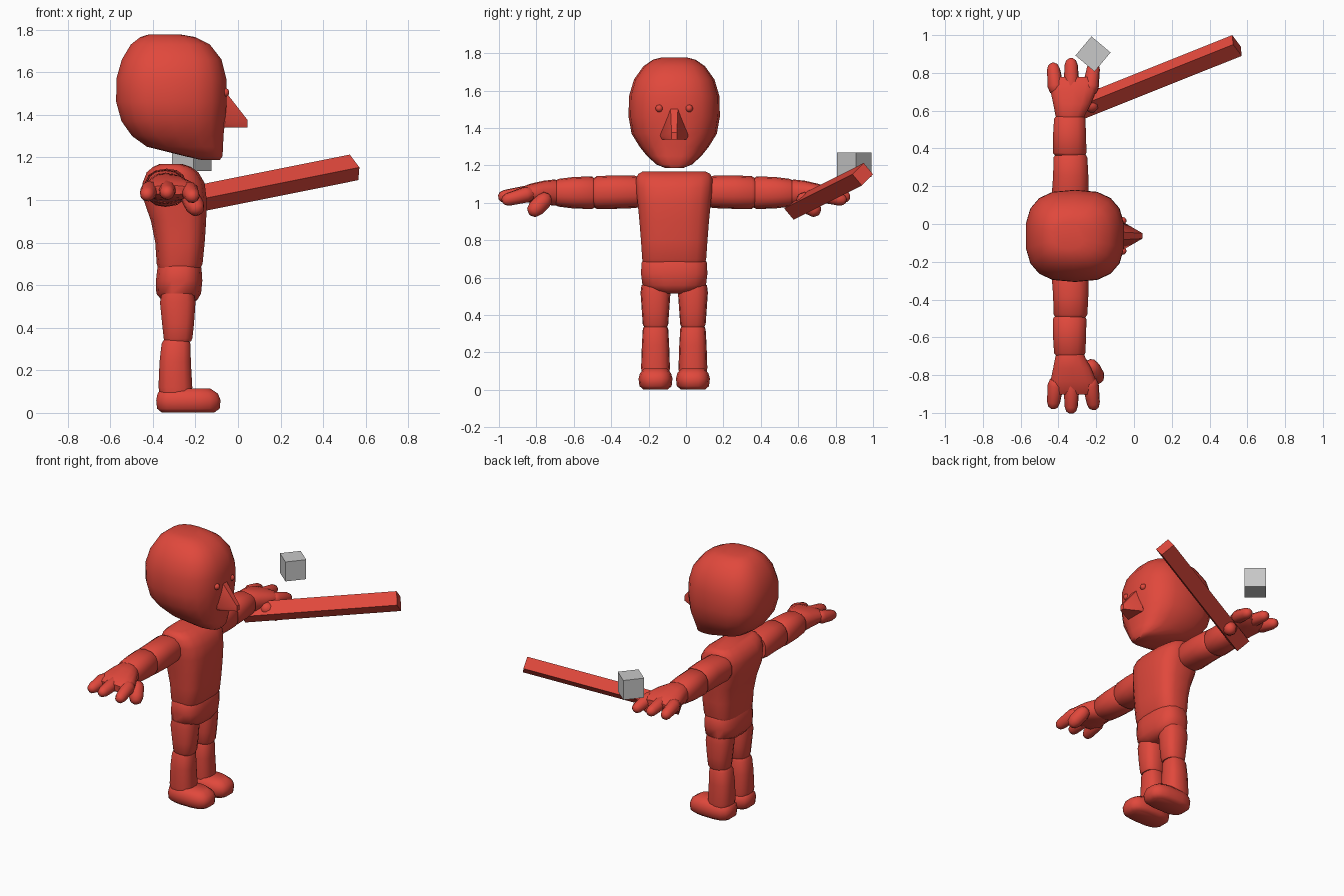
import bpy, bmesh, math
from mathutils import Vector

CY = -0.063  # symmetry plane of the figure


def material(name, rgb):
    m = bpy.data.materials.new(name)
    m.diffuse_color = (*rgb, 1)
    return m


RED = material("red", (0.75, 0.065, 0.045))
GREY = material("light grey", (0.58, 0.58, 0.58))


def finish(name, bm, mat=RED, angle=50):
    bmesh.ops.recalc_face_normals(bm, faces=bm.faces[:])
    me = bpy.data.meshes.new(name)
    bm.to_mesh(me)
    bm.free()
    me.materials.append(mat)
    ob = bpy.data.objects.new(name, me)
    bpy.context.collection.objects.link(ob)
    if angle:
        bpy.ops.object.select_all(action='DESELECT')
        ob.select_set(True)
        bpy.context.view_layer.objects.active = ob
        bpy.ops.object.shade_smooth_by_angle(angle=math.radians(angle))
    return ob


def skin(name, rings):
    """Skin a list of closed point rings and cap both ends."""
    bm = bmesh.new()
    loops = [[bm.verts.new(p) for p in r] for r in rings]
    n = len(loops[0])
    for a, b in zip(loops, loops[1:]):
        for i in range(n):
            j = (i + 1) % n
            bm.faces.new((a[i], a[j], b[j], b[i]))
    bm.faces.new(loops[0])
    bm.faces.new(loops[-1])
    return finish(name, bm)


def oval(n, power):
    """Unit rounded-square outline."""
    for i in range(n):
        t = 2 * math.pi * (i + 0.5) / n
        c, s = math.cos(t), math.sin(t)
        yield (math.copysign(abs(c) ** (2 / power), c),
               math.copysign(abs(s) ** (2 / power), s))


def upright(name, rows, yc=CY, n=16, power=2.6):
    """Rows: height, back x, front x, half width."""
    skin(name, [[((x0 + x1) / 2 + (x1 - x0) / 2 * u, yc + w * v, z)
                 for u, v in oval(n, power)] for z, x0, x1, w in rows])


def sideways(name, rows, side, n=14, power=2.4):
    """Rows: distance from centre, back x, front x, low z, high z."""
    skin(name, [[((x0 + x1) / 2 + (x1 - x0) / 2 * u, CY + side * d,
                  (z0 + z1) / 2 + (z1 - z0) / 2 * v)
                 for u, v in oval(n, power)] for d, x0, x1, z0, z1 in rows])


def digit(name, a, b, r0, r1, side):
    """Round-tipped finger from a to b, given as (x, distance, z)."""
    a, b = (Vector((p[0], CY + side * p[1], p[2])) for p in (a, b))
    d = (b - a).normalized()
    u = d.orthogonal().normalized()
    v = d.cross(u)
    length = (b - a).length
    rows = [(0, 0.35 * r0), (0.3 * r0, 0.8 * r0), (r0, r0), (length - r1, r1),
            (length - 0.3 * r1, 0.75 * r1), (length, 0.3 * r1)]
    skin(name, [[a + d * t + r * (u * c + v * s) for c, s in oval(10, 2)]
                for t, r in rows])


# Head
upright("head", [
    (1.187, -0.17, -0.085, 0.05), (1.205, -0.25, -0.072, 0.095),
    (1.25, -0.43, -0.068, 0.145), (1.30, -0.50, -0.066, 0.185),
    (1.37, -0.55, -0.058, 0.228), (1.46, -0.575, -0.05, 0.244),
    (1.57, -0.574, -0.052, 0.242), (1.66, -0.548, -0.075, 0.215),
    (1.73, -0.505, -0.13, 0.165), (1.765, -0.46, -0.20, 0.115),
    (1.777, -0.42, -0.27, 0.07)], n=18, power=2.7)

# Nose wedge
bm = bmesh.new()
for s in (-1, 1):
    for x, w, z in ((-0.06, 0.02, 1.51), (-0.09, 0.03, 1.51), (-0.06, 0.075, 1.36),
                    (-0.09, 0.07, 1.34), (-0.05, 0.062, 1.34),
                    (0.045, 0.014, 1.375), (0.045, 0.014, 1.34)):
        bm.verts.new((x, CY + s * w, z))
bmesh.ops.convex_hull(bm, input=bm.verts[:])
finish("nose", bm, angle=25)

# Torso and hips
upright("torso", [
    (0.672, -0.375, -0.18, 0.165), (0.70, -0.383, -0.165, 0.173),
    (0.80, -0.39, -0.155, 0.18), (0.90, -0.41, -0.148, 0.188),
    (1.00, -0.445, -0.145, 0.198), (1.08, -0.45, -0.155, 0.207),
    (1.13, -0.43, -0.185, 0.206), (1.155, -0.40, -0.22, 0.195),
    (1.168, -0.37, -0.26, 0.17)], power=3.2)
upright("hips", [
    (0.515, -0.33, -0.22, 0.06), (0.53, -0.36, -0.19, 0.12),
    (0.56, -0.385, -0.172, 0.172), (0.62, -0.387, -0.166, 0.18),
    (0.68, -0.38, -0.17, 0.177), (0.70, -0.37, -0.18, 0.165)], power=2.8)

for side, tag in ((-1, "right"), (1, "left")):
    # Eye
    bm = bmesh.new()
    bmesh.ops.create_uvsphere(bm, u_segments=10, v_segments=8, radius=0.02)
    bmesh.ops.translate(bm, verts=bm.verts, vec=(-0.06, CY + side * 0.08, 1.505))
    finish(tag + "_eye", bm)

    # Leg
    yl = CY + side * 0.1
    upright(tag + "_thigh", [
        (0.335, -0.345, -0.22, 0.06), (0.35, -0.35, -0.213, 0.068),
        (0.42, -0.358, -0.205, 0.073), (0.52, -0.368, -0.198, 0.08),
        (0.56, -0.36, -0.205, 0.075)], yl, 14)
    upright(tag + "_shin", [
        (0.095, -0.37, -0.215, 0.075), (0.12, -0.375, -0.213, 0.077),
        (0.24, -0.37, -0.22, 0.073), (0.325, -0.36, -0.222, 0.068),
        (0.342, -0.35, -0.23, 0.06)], yl, 14)
    upright(tag + "_foot", [
        (0.002, -0.36, -0.11, 0.065), (0.02, -0.382, -0.084, 0.087),
        (0.06, -0.386, -0.08, 0.092), (0.09, -0.38, -0.092, 0.084),
        (0.115, -0.36, -0.13, 0.06)], yl, 16, 3)

    # Arm
    sideways(tag + "_upper_arm", [
        (0.18, -0.43, -0.25, 0.98, 1.135), (0.21, -0.438, -0.24, 0.972, 1.145),
        (0.32, -0.43, -0.24, 0.968, 1.147), (0.415, -0.428, -0.245, 0.968, 1.143),
        (0.432, -0.415, -0.255, 0.98, 1.13)], side)
    sideways(tag + "_forearm", [
        (0.425, -0.42, -0.26, 0.975, 1.13), (0.44, -0.432, -0.25, 0.967, 1.142),
        (0.54, -0.43, -0.252, 0.97, 1.138), (0.62, -0.425, -0.256, 0.98, 1.128),
        (0.64, -0.41, -0.27, 0.99, 1.115)], side)

    # Hand
    sideways(tag + "_palm", [
        (0.62, -0.41, -0.265, 0.99, 1.118), (0.64, -0.418, -0.258, 0.985, 1.125),
        (0.70, -0.43, -0.225, 0.992, 1.118), (0.77, -0.445, -0.197, 1.0, 1.102),
        (0.815, -0.445, -0.195, 1.008, 1.085), (0.84, -0.42, -0.22, 1.025, 1.068)], side)
    for i, (x0, x1, d, z) in enumerate((
            (-0.41, -0.43, 0.915, 1.02), (-0.33, -0.333, 0.94, 1.03),
            (-0.235, -0.21, 0.92, 1.01))):
        digit(f"{tag}_finger_{i + 1}", (x0, 0.75, 1.055), (x1, d, z),
              0.043, 0.035, side)
    digit(tag + "_thumb", (-0.24, 0.67, 1.04), (-0.185, 0.77, 0.94),
          0.045, 0.045, side)

# Square bar held in the left hand
end = Vector((0.545, 0.945, 1.153))
axis = Vector((0.913, 0.365, 0.183)).normalized()
p = Vector((0.005, -0.05, 0.06)) / 2
q = Vector((-0.045, 0.06, 0.06)) / 2
bm = bmesh.new()
for c in (end, end - axis * 1.0):
    for a, b in ((1, 1), (1, -1), (-1, -1), (-1, 1)):
        bm.verts.new(c + a * p + b * q)
bmesh.ops.convex_hull(bm, input=bm.verts[:])
finish("bar", bm, angle=0)

# Floating cube above the left hand
bm = bmesh.new()
bmesh.ops.create_cube(bm, size=0.132)
cube = finish("cube", bm, GREY, 0)
cube.location = (-0.217, 0.9, 1.203)
cube.rotation_euler.z = math.radians(50)
